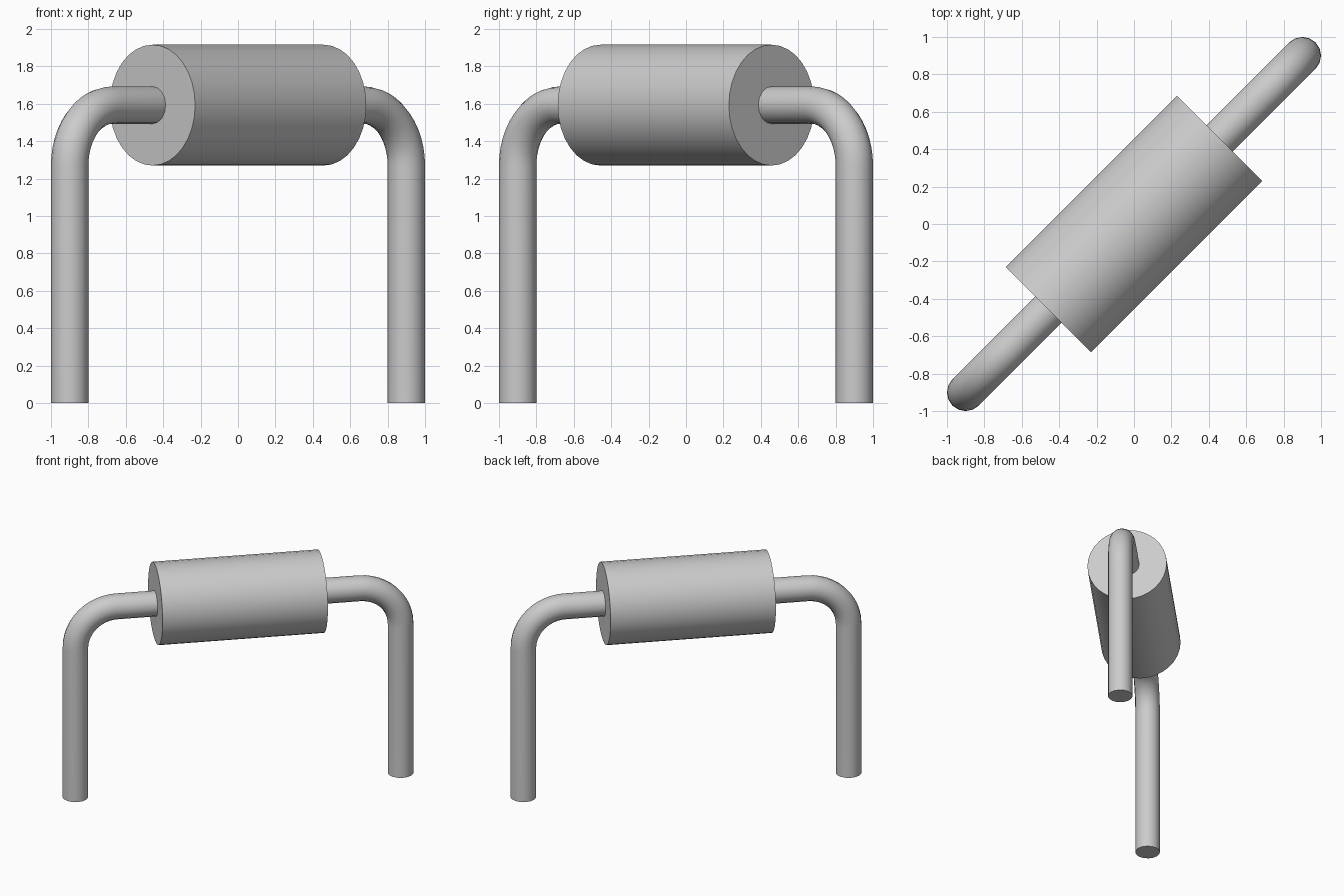
import bpy
from math import sin, cos, pi, sqrt
from mathutils import Vector

cube = bpy.data.objects.get("Cube")
if cube:
    bpy.data.objects.remove(cube, do_unlink=True)

AXIS_Z = 1.593          # height of the body axis
BODY_R = 0.323
BODY_HALF = 0.647
LEAD_R = 0.1
BEND_R = 0.323
LEG_DIST = 0.9 * sqrt(2)
DIAGONAL = Vector((1, 1, 0)).normalized()

grey = bpy.data.materials.new("grey")
grey.use_nodes = True
color = (0.6, 0.6, 0.6, 1)
grey.diffuse_color = color
grey.node_tree.nodes["Principled BSDF"].inputs["Base Color"].default_value = color


def finish(obj, name):
    obj.name = name
    obj.data.materials.clear()
    obj.data.materials.append(grey)
    bpy.ops.object.select_all(action="DESELECT")
    obj.select_set(True)
    bpy.context.view_layer.objects.active = obj
    bpy.ops.object.shade_smooth_by_angle()


def lead(name, side):
    # Straight out of the body, round the bend, then down to the ground
    path = [(BODY_HALF - 0.01, AXIS_Z)]
    steps = 12
    for i in range(steps + 1):
        a = pi / 2 * i / steps
        path.append((LEG_DIST - BEND_R + BEND_R * sin(a),
                     AXIS_Z - BEND_R + BEND_R * cos(a)))
    path.append((LEG_DIST, 0))

    curve = bpy.data.curves.new(name, "CURVE")
    curve.dimensions = "3D"
    curve.bevel_depth = LEAD_R
    curve.bevel_resolution = 6
    curve.use_fill_caps = True
    spline = curve.splines.new("POLY")
    spline.points.add(len(path) - 1)
    for point, (d, z) in zip(spline.points, path):
        p = DIAGONAL * d * side
        point.co = (p.x, p.y, z, 1)
    obj = bpy.data.objects.new(name, curve)
    bpy.context.collection.objects.link(obj)
    bpy.ops.object.select_all(action="DESELECT")
    obj.select_set(True)
    bpy.context.view_layer.objects.active = obj
    bpy.ops.object.convert(target="MESH")
    finish(bpy.context.object, name)


# Body lying along the diagonal
bpy.ops.mesh.primitive_cylinder_add(vertices=32, radius=BODY_R, depth=2 * BODY_HALF,
                                    location=(0, 0, AXIS_Z), rotation=(pi / 2, 0, -pi / 4))
finish(bpy.context.object, "body")

# Bent wire leads
lead("left_lead", 1)
lead("right_lead", -1)
